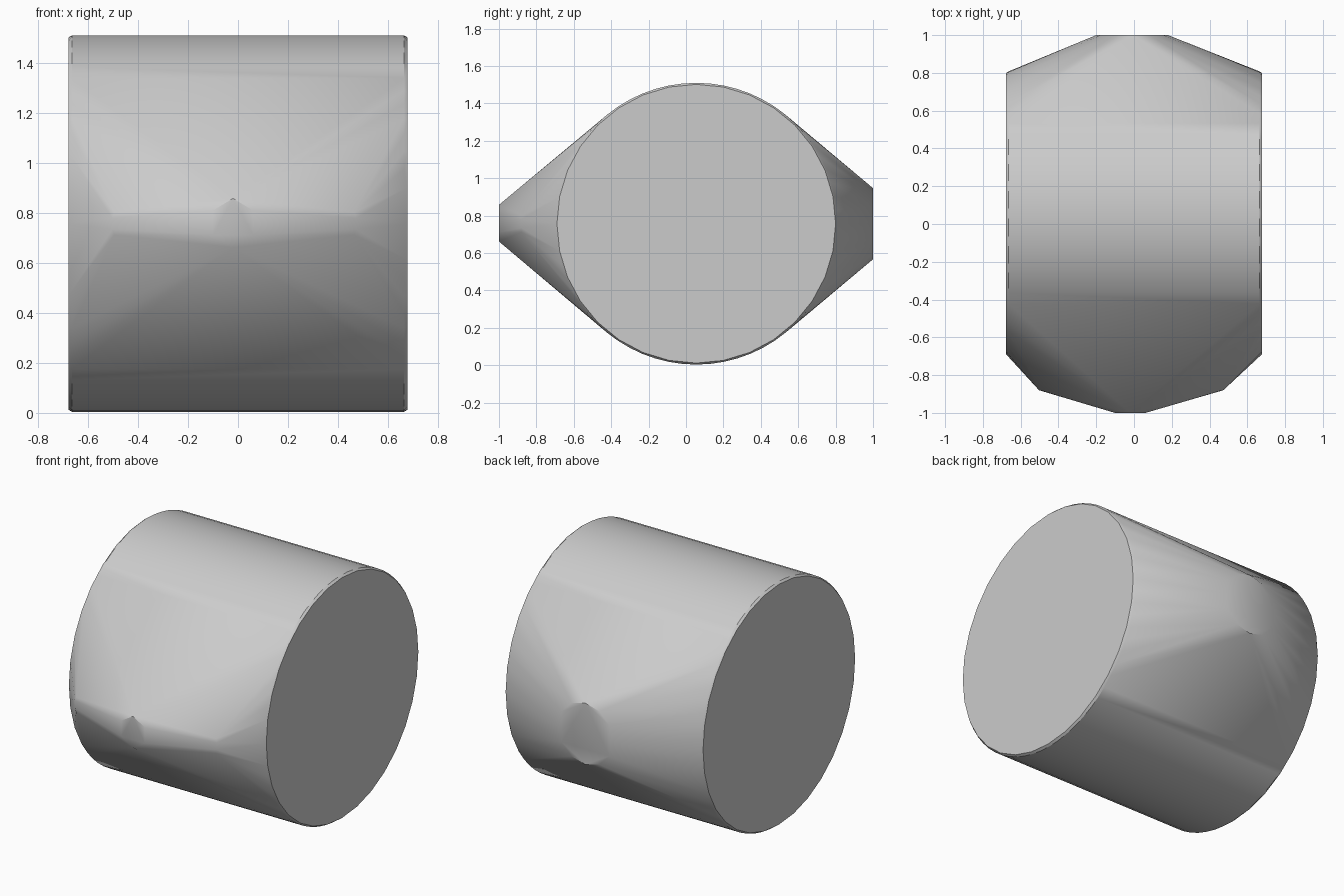
import bpy, bmesh, math

old = bpy.data.objects.get("Cube")
if old:
    bpy.data.objects.remove(old, do_unlink=True)

grey = bpy.data.materials.new("light grey")
grey.use_nodes = True
colour = (0.6, 0.6, 0.6, 1)
grey.diffuse_color = colour
grey.node_tree.nodes["Principled BSDF"].inputs["Base Color"].default_value = colour

MID_Y, MID_Z = 0.055, 0.757
bm = bmesh.new()


def ring(count, radius, place, turn=0.0):
    """Add a circle of points; place maps (cos, sin) offsets to a position."""
    for i in range(count):
        a = turn + math.tau * i / count
        bm.verts.new(place(radius * math.cos(a), radius * math.sin(a)))


# Drum lying along x, with a tiny chamfer at each end
for side in (-1, 1):
    ring(64, 0.753, lambda u, v: (side * 0.664, MID_Y + u, MID_Z + v))
    ring(32, 0.745, lambda u, v: (side * 0.677, MID_Y + u, MID_Z + v))

# Small front button and larger back button
ring(6, 0.098, lambda u, v: (-0.02 + u * 0.95, -1.0, 0.76 + v), math.pi / 2)
ring(12, 0.19, lambda u, v: (-0.01 + u, 1.0, MID_Z + v))

# Two small side knuckles beside the front button
for x in (-0.495, 0.465):
    ring(6, 0.045, lambda u, v: (x + u * 0.2, -0.88, 0.757 + v), math.pi / 2)

# Skin stretched tightly over all the points
result = bmesh.ops.convex_hull(bm, input=bm.verts)
loose = {g for g in result["geom_interior"] + result["geom_unused"]
         if isinstance(g, bmesh.types.BMVert) and g.is_valid}
bmesh.ops.delete(bm, geom=list(loose), context="VERTS")
bmesh.ops.dissolve_limit(bm, angle_limit=math.radians(0.5),
                         verts=bm.verts, edges=bm.edges)
bmesh.ops.recalc_face_normals(bm, faces=bm.faces)

mesh = bpy.data.meshes.new("drum_body")
bm.to_mesh(mesh)
bm.free()
mesh.materials.append(grey)
body = bpy.data.objects.new("drum_body", mesh)
bpy.context.collection.objects.link(body)
bpy.context.view_layer.objects.active = body
body.select_set(True)
bpy.ops.object.shade_smooth_by_angle(angle=math.radians(30))
